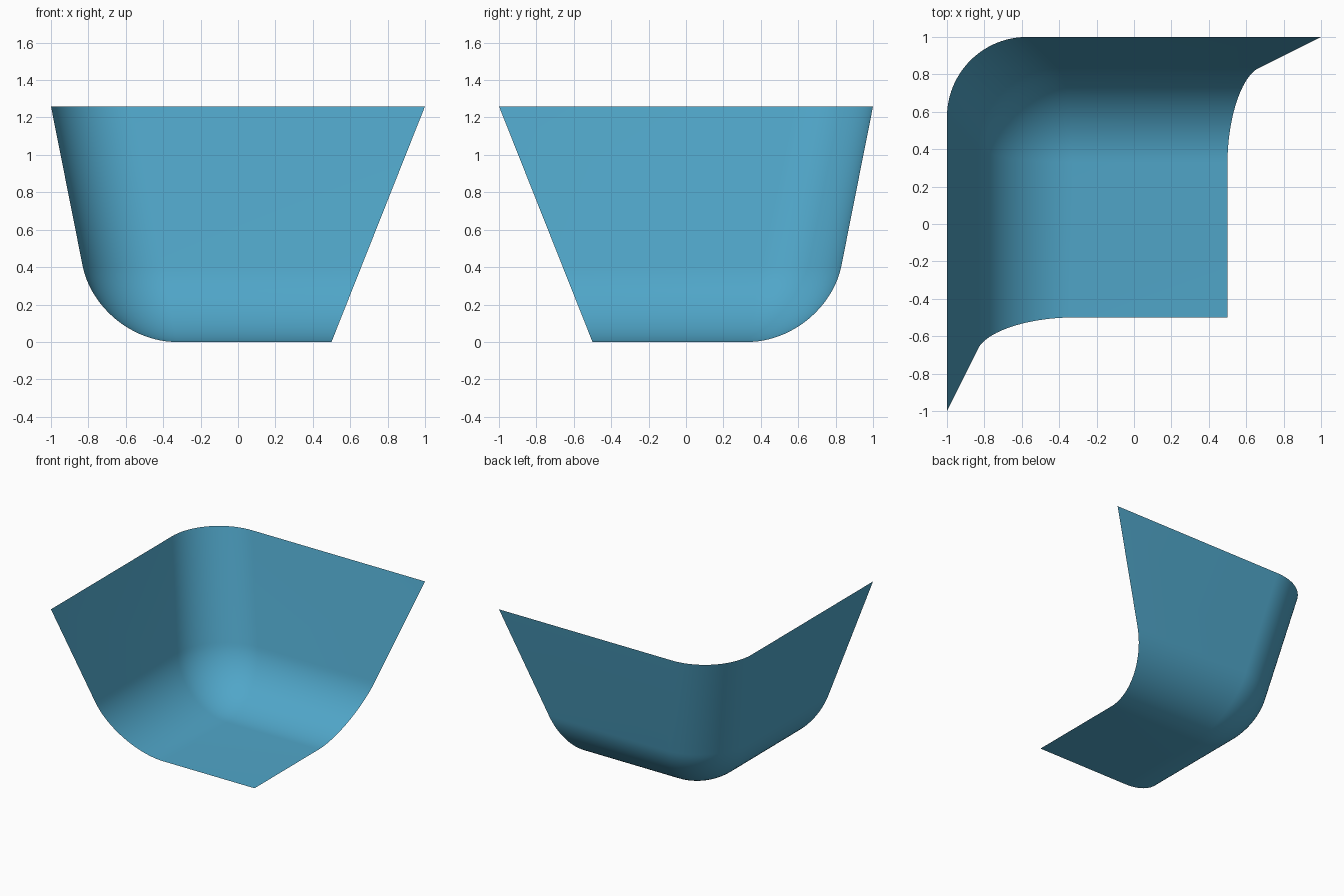
import bpy, bmesh

if "Cube" in bpy.data.objects:
    bpy.data.objects.remove(bpy.data.objects["Cube"])

H = 1.26

# Open corner: floor, left wall and back wall meeting at one point
bm = bmesh.new()
corner = bm.verts.new((-0.75, 0.75, 0))
floor_right = bm.verts.new((0.5, 0.75, 0))
floor_tip = bm.verts.new((0.5, -0.5, 0))
floor_left = bm.verts.new((-0.75, -0.5, 0))
top_corner = bm.verts.new((-1, 1, H))
top_right = bm.verts.new((1, 1, H))
top_front = bm.verts.new((-1, -1, H))
bm.faces.new((corner, floor_left, floor_tip, floor_right))
bm.faces.new((corner, floor_right, top_right, top_corner))
bm.faces.new((corner, top_corner, top_front, floor_left))

mesh = bpy.data.meshes.new("curved_corner_panel")
bm.to_mesh(mesh)
bm.free()
panel = bpy.data.objects.new("curved_corner_panel", mesh)
bpy.context.collection.objects.link(panel)

# Broad rounding along the three inner creases
bevel = panel.modifiers.new("rounding", 'BEVEL')
bevel.width = 0.42
bevel.segments = 24
bevel.limit_method = 'ANGLE'

# Blue finish and smooth shading
mat = bpy.data.materials.new("blue")
mat.diffuse_color = (0.08, 0.38, 0.58, 1)
mat.use_nodes = True
mat.node_tree.nodes["Principled BSDF"].inputs["Base Color"].default_value = mat.diffuse_color
mesh.materials.append(mat)
bpy.context.view_layer.objects.active = panel
panel.select_set(True)
bpy.ops.object.shade_smooth()
